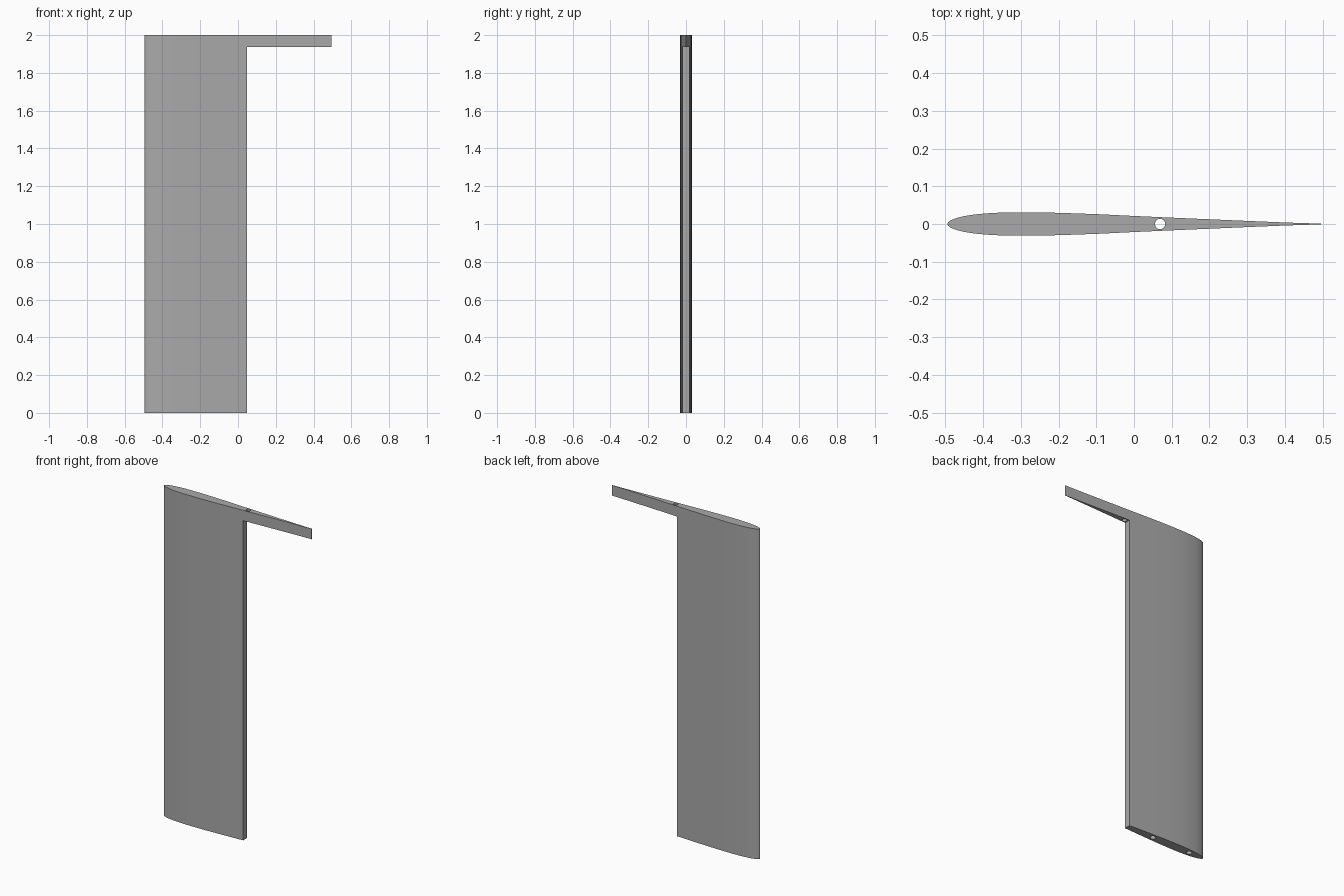
import bpy, bmesh
from mathutils import Matrix, Vector

cube = bpy.data.objects.get("Cube")
if cube:
    bpy.data.objects.remove(cube)

HEIGHT, ARM_Z, BODY_END, NOSE, TAIL = 2.0, 1.937, 0.048, -0.495, 0.495

grey = bpy.data.materials.new("plain grey")
grey.use_nodes = True
grey.diffuse_color = (0.4, 0.4, 0.4, 1)
grey.node_tree.nodes["Principled BSDF"].inputs["Base Color"].default_value = (0.4, 0.4, 0.4, 1)


def finish(bm, name):
    bmesh.ops.recalc_face_normals(bm, faces=bm.faces)
    mesh = bpy.data.meshes.new(name)
    bm.to_mesh(mesh)
    bm.free()
    mesh.materials.append(grey)
    obj = bpy.data.objects.new(name, mesh)
    bpy.context.collection.objects.link(obj)
    return obj


def cut(target, cutter):
    cutter.hide_render = True
    mod = target.modifiers.new(cutter.name, 'BOOLEAN')
    mod.operation, mod.solver, mod.object = 'DIFFERENCE', 'EXACT', cutter
    bpy.context.view_layer.objects.active = target
    bpy.ops.object.modifier_apply(modifier=mod.name)
    bpy.data.objects.remove(cutter)


def round_cutter(name, x, radius, low, high):
    bm = bmesh.new()
    bmesh.ops.create_cone(bm, cap_ends=True, segments=32, radius1=radius, radius2=radius,
                          depth=high - low,
                          matrix=Matrix.Translation((x, 0, (low + high) / 2)))
    return finish(bm, name)


# Fin: symmetric foil section, half widths along the chord
half = [(-0.492, 0.005), (-0.485, 0.01), (-0.47, 0.016), (-0.45, 0.021), (-0.42, 0.0255),
        (-0.38, 0.029), (-0.34, 0.0307), (-0.3, 0.031), (-0.25, 0.0307), (-0.2, 0.0296),
        (-0.1, 0.0262), (0, 0.0213), (0.1, 0.0168), (0.2, 0.0125), (0.3, 0.0082),
        (0.4, 0.004), (TAIL, 0.001)]
outline = [(NOSE, 0)] + half + [(x, -y) for x, y in reversed(half)]
bm = bmesh.new()
base = bm.faces.new([bm.verts.new((x, y, 0)) for x, y in outline])
top = bmesh.ops.extrude_face_region(bm, geom=[base])
bmesh.ops.translate(bm, vec=(0, 0, HEIGHT),
                    verts=[v for v in top["geom"] if isinstance(v, bmesh.types.BMVert)])
fin = finish(bm, "fin")

# Open space behind the body, below the top arm
bm = bmesh.new()
bmesh.ops.create_cube(bm, size=1)
bmesh.ops.scale(bm, vec=(1, 1, ARM_Z + 1), verts=bm.verts)
bmesh.ops.translate(bm, vec=(BODY_END + 0.5, 0, (ARM_Z - 1) / 2), verts=bm.verts)
cut(fin, finish(bm, "rear_space"))

# Hinge hole through the arm, and two mounting sockets in the bottom
cut(fin, round_cutter("hinge_hole", 0.069, 0.0135, ARM_Z - 0.1, HEIGHT + 0.1))
for x in (-0.135, -0.394):
    cut(fin, round_cutter("socket", x, 0.016, -0.1, 0.2))

# Smooth flanks with crisp edges
bpy.ops.object.select_all(action='DESELECT')
fin.select_set(True)
bpy.context.view_layer.objects.active = fin
bpy.ops.object.shade_smooth_by_angle(angle=0.5)
